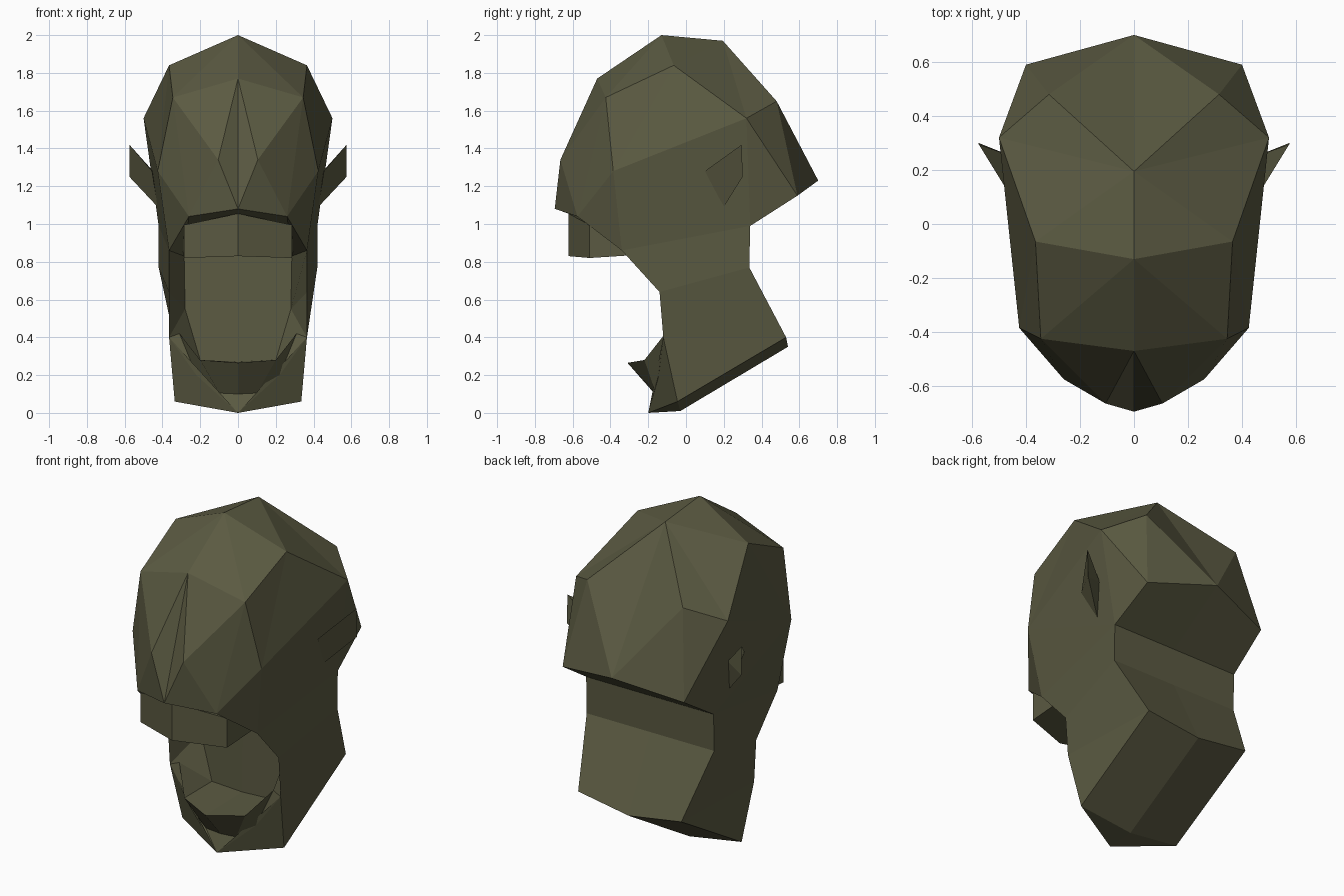
import bpy, bmesh
from mathutils import Vector

cube = bpy.data.objects.get("Cube")
if cube:
    bpy.data.objects.remove(cube)

skin = bpy.data.materials.new("dark olive")
skin.use_nodes = True
color = (0.104, 0.102, 0.054, 1)
skin.diffuse_color = color
bsdf = skin.node_tree.nodes["Principled BSDF"]
bsdf.inputs["Base Color"].default_value = color
bsdf.inputs["Roughness"].default_value = 0.9


def mirrored(name, points, faces):
    """Build the +x half from named points, mirror it and weld the centre."""
    bm = bmesh.new()
    for side in (1, -1):
        verts = {k: bm.verts.new((side * x, y, z)) for k, (x, y, z) in points.items()}
        for face in faces:
            loop = [verts[k] for k in face.split()]
            bm.faces.new(loop[::side])
    bmesh.ops.remove_doubles(bm, verts=bm.verts, dist=0.0005)
    bmesh.ops.recalc_face_normals(bm, faces=bm.faces)
    mesh = bpy.data.meshes.new(name)
    bm.to_mesh(mesh)
    bm.free()
    mesh.materials.append(skin)
    obj = bpy.data.objects.new(name, mesh)
    bpy.context.collection.objects.link(obj)
    return obj


# Cranium and forehead
cranium = {
    "crown": (0, -.13, 2.0), "crown_back": (0, .195, 1.97),
    "crown_side": (.365, -.065, 1.84), "rear_top": (.315, .48, 1.65),
    "temple": (.5, .32, 1.56), "hair": (0, -.47, 1.77),
    "hair_side": (.345, -.425, 1.67), "frown": (.105, -.665, 1.34),
    "cheek": (.425, -.385, 1.28), "brow": (0, -.695, 1.08),
    "brow_side": (.26, -.575, 1.04), "rear": (0, .7, 1.23),
    "rear_side": (.4, .59, 1.15),
}
# Neck
neck = {
    "nape": (0, .34, .99), "nape_side": (.42, .34, .99),
    "neck": (0, .335, .77), "neck_side": (.42, .335, .77),
    "base": (0, .54, .35), "base_side": (.34, .53, .40),
    "under": (0, -.03, .01), "under_side": (.335, -.045, .06),
}
# Open mouth, lower lip and chin
mouth = {
    "rim_top": (.365, -.34, .86), "rim_mid": (.365, -.14, .64),
    "rim_low": (.365, -.12, .40),
    "palate": (0, .05, .83), "palate_side": (.285, .05, .83),
    "throat": (.28, .05, .55), "floor": (0, .04, .27), "floor_side": (.2, .04, .28),
    "lip": (0, -.31, .265), "lip_side": (.2, -.22, .28), "lip_tip": (.31, -.11, .42),
    "chin_top": (0, -.165, .10), "chin_top_side": (.1, -.16, .105),
    "jowl": (.22, -.145, .2), "chin": (0, -.2, 0),
}
head_faces = [
    # top and forehead
    "crown crown_side crown_back", "crown_back crown_side temple",
    "crown_back temple rear_top", "crown hair hair_side",
    "crown hair_side crown_side", "crown_side hair_side cheek",
    "crown_side cheek temple", "hair frown hair_side", "hair brow frown",
    "frown brow_side hair_side", "hair_side brow_side cheek",
    "frown brow brow_side",
    # back and neck
    "crown_back rear_top rear", "rear_top temple rear_side",
    "rear_top rear_side rear", "rear rear_side nape_side nape",
    "nape nape_side neck_side neck", "neck neck_side base_side base",
    "base base_side under_side under", "under under_side chin",
    # sides
    "temple nape_side rear_side", "temple cheek nape_side",
    "cheek rim_top nape_side", "cheek brow_side rim_top",
    "nape_side rim_top rim_mid neck_side", "neck_side rim_mid rim_low base_side",
    "base_side rim_low under_side",
    # mouth cavity
    "brow palate palate_side brow_side", "brow_side palate_side rim_top",
    "rim_top palate_side throat rim_mid", "rim_mid throat rim_low",
    "rim_low throat floor_side lip_tip", "lip_tip floor_side lip_side",
    "lip lip_side floor_side floor", "palate floor floor_side throat palate_side",
    # lip and chin
    "lip chin_top chin_top_side lip_side", "lip_side chin_top_side jowl lip_tip",
    "chin_top chin chin_top_side", "chin_top_side chin jowl",
    "jowl chin rim_low", "jowl rim_low lip_tip", "rim_low chin under_side",
]
mirrored("head", {**cranium, **neck, **mouth}, head_faces)

# Upper lip block below the brow
upper_lip = {}
for level, z in (("low", (.83, .82, .85)), ("top", (1.055, .995, .95))):
    for spot, (x, y), h in zip(("mid", "side", "back"),
                               ((0, -.622), (.285, -.51), (.29, -.05)), z):
        upper_lip[spot + level] = (x, y, h)
    upper_lip["rear" + level] = (0, -.05, z[2])
mirrored("upper_lip", upper_lip, [
    "midlow sidelow sidetop midtop", "sidelow backlow backtop sidetop",
    "backlow rearlow reartop backtop", "midtop sidetop backtop reartop",
    "rearlow backlow sidelow midlow",
])

# Pointed ears
mirrored("ears", {
    "front": (.455, .10, 1.28), "low": (.425, .20, 1.09),
    "tip_low": (.575, .30, 1.25), "tip": (.575, .295, 1.42),
    "back": (.45, .25, 1.28),
}, ["front low tip_low tip", "front tip back", "tip tip_low back",
    "tip_low low back", "low front back"])
